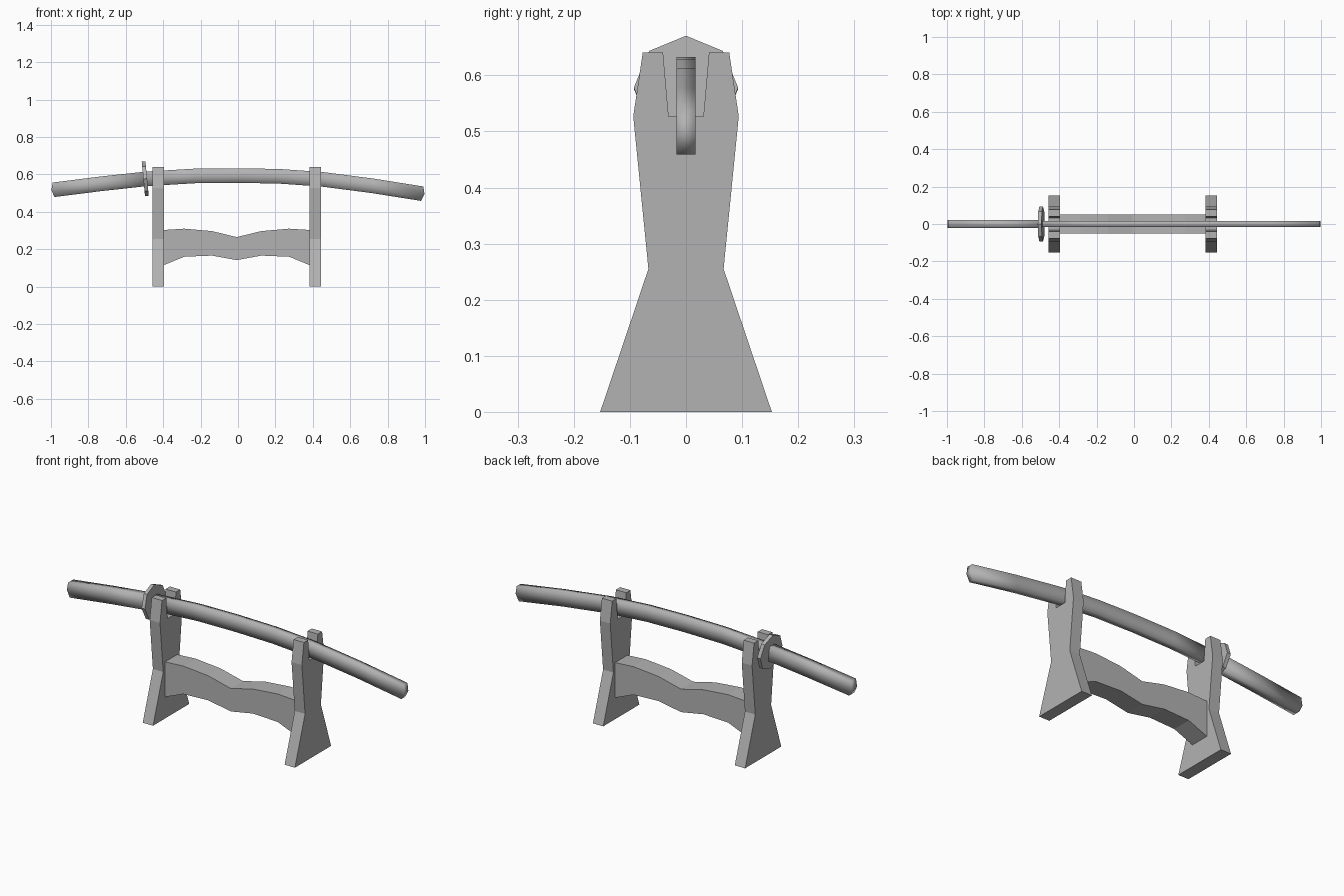
import bpy, bmesh, math
from mathutils import Vector

cube = bpy.data.objects.get("Cube")
if cube:
    bpy.data.objects.remove(cube)

grey = bpy.data.materials.new("plain_grey")
grey.use_nodes = True
colour = (0.45, 0.45, 0.45, 1)
grey.diffuse_color = colour
grey.node_tree.nodes["Principled BSDF"].inputs["Base Color"].default_value = colour


def finish(name, bm, smooth_angle=None):
    bmesh.ops.recalc_face_normals(bm, faces=bm.faces)
    mesh = bpy.data.meshes.new(name)
    bm.to_mesh(mesh)
    bm.free()
    mesh.materials.append(grey)
    obj = bpy.data.objects.new(name, mesh)
    bpy.context.collection.objects.link(obj)
    if smooth_angle:
        bpy.ops.object.select_all(action="DESELECT")
        obj.select_set(True)
        bpy.context.view_layer.objects.active = obj
        bpy.ops.object.shade_smooth_by_angle(angle=math.radians(smooth_angle))
    return obj


def prism(name, outline, offset):
    """Extrude a closed outline along an offset."""
    bm = bmesh.new()
    face = bm.faces.new([bm.verts.new(p) for p in outline])
    extruded = bmesh.ops.extrude_face_region(bm, geom=[face])["geom"]
    bmesh.ops.translate(bm, vec=offset,
                        verts=[v for v in extruded if isinstance(v, bmesh.types.BMVert)])
    return finish(name, bm)


# Two upright stands with a slot at the top
half = [(0.153, 0), (0.067, 0.255), (0.094, 0.527),
        (0.077, 0.641), (0.041, 0.641), (0.031, 0.527)]
outline = half + [(-y, z) for y, z in reversed(half)]
for name, x in (("right_stand", -0.457), ("left_stand", 0.383)):
    prism(name, [(x, y, z) for y, z in outline], Vector((0.061, 0, 0)))

# Wavy crossbar, mirrored about its middle
top = [(0.39, 0.303), (0.28, 0.31), (0.132, 0.297)]
bottom = [(0.39, 0.115), (0.28, 0.16), (0.132, 0.166)]
right_half = [(0, 0.142)] + bottom[::-1] + top
wave = right_half + [(0, 0.265)] + [(-x, z) for x, z in reversed(right_half[1:])]
prism("crossbar", [(x - 0.007, -0.052, z) for x, z in wave], Vector((0, 0.104, 0)))


def curved_bar(name, path, half_width, half_height, caps):
    """Sweep a flat six-point section along a path; the mid points bulge at the ends."""
    bm = bmesh.new()
    rings = []
    for i, (x, z) in enumerate(path):
        before, after = path[max(i - 1, 0)], path[min(i + 1, len(path) - 1)]
        along = Vector((after[0] - before[0], 0, after[1] - before[1])).normalized()
        up = Vector((-along.z, 0, along.x))
        bulge = caps[0] if i == 0 else caps[1] if i == len(path) - 1 else 0
        ring = []
        for side, height in ((1, -1), (1, 0), (1, 1), (-1, 1), (-1, 0), (-1, -1)):
            p = Vector((x, side * half_width, z)) + up * height * half_height
            if height == 0:
                p += along * bulge
            ring.append(bm.verts.new(p))
        rings.append(ring)
    for a, b in zip(rings, rings[1:]):
        for i in range(6):
            j = (i + 1) % 6
            bm.faces.new((a[i], a[j], b[j], b[i]))
    for ring in (rings[0], rings[-1]):
        bm.faces.new((ring[0], ring[1], ring[4], ring[5]))
        bm.faces.new((ring[1], ring[2], ring[3], ring[4]))
    return finish(name, bm, 100)


# Sword handle, scabbard and guard
curved_bar("handle", [(-0.986, 0.518), (-0.74, 0.549), (-0.495, 0.576)],
           0.022, 0.039, (-0.012, 0))
curved_bar("scabbard", [(-0.495, 0.576), (-0.23, 0.592), (0, 0.594), (0.22, 0.59),
                        (0.45, 0.574), (0.72, 0.539), (0.985, 0.497)],
           0.017, 0.039, (0, 0.012))

bm = bmesh.new()
bmesh.ops.create_cone(bm, cap_ends=True, segments=8, radius1=0.093, radius2=0.093, depth=0.02)
guard = finish("guard", bm)
guard.rotation_euler = (0, math.radians(84.5), 0)
guard.location = (-0.496, 0, 0.577)
